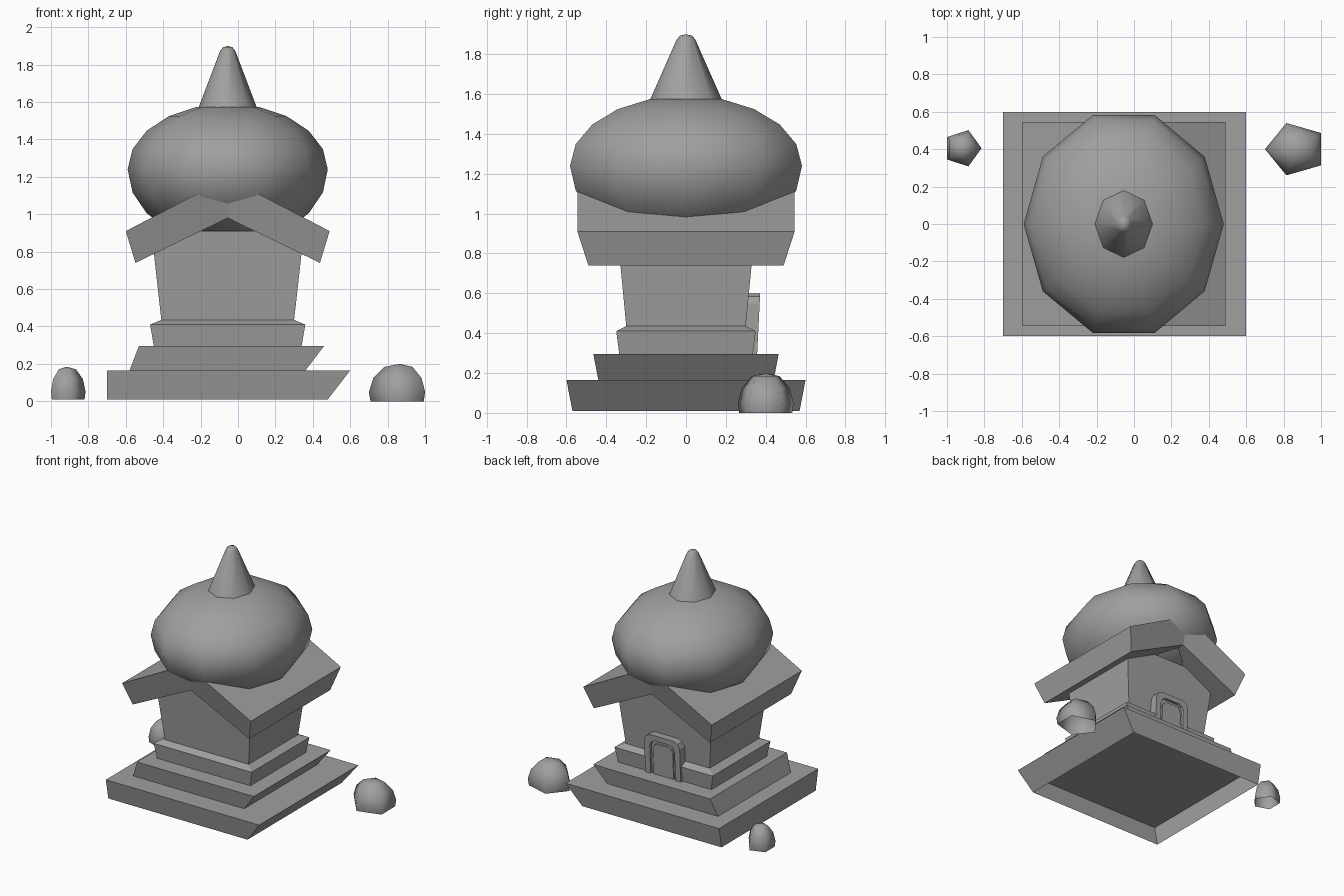
import bpy, bmesh
from math import cos, sin, pi

cube = bpy.data.objects.get("Cube")
if cube:
    bpy.data.objects.remove(cube, do_unlink=True)

CX = -0.055  # axis of the building

stone = bpy.data.materials.new("grey_stone")
stone.use_nodes = True
GREY = (0.35, 0.35, 0.35, 1)
stone.diffuse_color = GREY
stone.node_tree.nodes["Principled BSDF"].inputs["Base Color"].default_value = GREY


def loft(name, rings, cap_start=False, cap_end=True, smooth=False):
    """Skin a stack of equally sized closed rings of points."""
    bm = bmesh.new()
    loops = [[bm.verts.new(p) for p in ring] for ring in rings]
    n = len(loops[0])
    for a, b in zip(loops, loops[1:]):
        for i in range(n):
            j = (i + 1) % n
            bm.faces.new((a[i], a[j], b[j], b[i]))
    if cap_start:
        bm.faces.new(loops[0][::-1])
    if cap_end:
        bm.faces.new(loops[-1])
    bmesh.ops.remove_doubles(bm, verts=bm.verts, dist=0.0005)
    bmesh.ops.recalc_face_normals(bm, faces=bm.faces)
    mesh = bpy.data.meshes.new(name)
    bm.to_mesh(mesh)
    bm.free()
    mesh.materials.append(stone)
    for poly in mesh.polygons:
        poly.use_smooth = smooth
    obj = bpy.data.objects.new(name, mesh)
    bpy.context.collection.objects.link(obj)
    return obj


def rect(x0, x1, y, z):
    return [(x0, -y, z), (x1, -y, z), (x1, y, z), (x0, y, z)]


def oval(cx, cy, rx, ry, z, n, turn=0.0):
    return [(cx + rx * cos(turn + 2 * pi * i / n),
             cy + ry * sin(turn + 2 * pi * i / n), z) for i in range(n)]


# Stepped base, open underneath
loft("base_slab", [rect(-0.7, 0.48, 0.57, 0.01), rect(-0.7, 0.6, 0.6, 0.165)])
loft("middle_step", [rect(-0.58, 0.36, 0.44, 0.165), rect(-0.53, 0.46, 0.465, 0.295)])
loft("upper_step", [rect(-0.45, 0.34, 0.335, 0.295), rect(-0.47, 0.36, 0.35, 0.41),
                    rect(-0.41, 0.30, 0.30, 0.435)])

# Walls flare outwards
loft("walls", [rect(-0.41, 0.30, 0.30, 0.435), rect(-0.463, 0.353, 0.345, 0.91)])

# Gabled roof: the top sheet is longer than the underside
HALF = [(0.545, 0.91), (0.0, 1.195), (-0.545, 0.91)]
UNDER = [(-0.493, 0.74), (0.0, 0.98), (0.493, 0.74)]


def gable(side):
    return ([(CX + x, side * 0.545, z) for x, z in HALF]
            + [(CX + x, side * 0.49, z) for x, z in UNDER])


roof = loft("roof", [gable(-1), gable(1)], cap_end=False)
bm = bmesh.new()
bm.from_mesh(roof.data)
bm.verts.ensure_lookup_table()
for s in (0, 6):
    v = bm.verts[s:s + 6]
    bm.faces.new((v[0], v[1], v[4], v[5]))
    bm.faces.new((v[1], v[2], v[3], v[4]))
bmesh.ops.recalc_face_normals(bm, faces=bm.faces)
bm.to_mesh(roof.data)
bm.free()

# Bulbous dome, slightly deeper in its lower half
rings = []
for k in range(1, 10):
    a = -pi / 2 + k * pi / 10
    height = 0.4 if a < 0 else 0.352
    rings.append(oval(CX, 0, 0.535 * cos(a), 0.612 * cos(a), 1.24 + height * sin(a), 10))
loft("dome", rings, cap_start=True, smooth=True)

# Spire with a rounded tip
tip = [(0.155, 1.573), (0.04, 1.875), (0.025, 1.893), (0.0, 1.9)]
loft("spire", [oval(CX, 0, r, r * 1.16, z, 8) for r, z in tip],
     cap_end=False, smooth=True)


# Arched doorway on the back, leaning with the wall
def arch(half, top, corner, y):
    pts = [(-half, 0.295), (-half, top - corner), (-half + corner * 0.35, top - corner * 0.3),
           (-half + corner, top)]
    pts += [(-x, z) for x, z in reversed(pts)]
    return [(CX + x, y + 0.05 * (z - 0.295), z) for x, z in pts]


loft("door_frame", [arch(0.15, 0.6, 0.05, 0.28), arch(0.15, 0.6, 0.05, 0.357),
                    arch(0.105, 0.56, 0.045, 0.357), arch(0.105, 0.56, 0.045, 0.335)])
loft("door_panel", [arch(0.085, 0.535, 0.04, 0.33), arch(0.085, 0.535, 0.04, 0.35)])

# Two five-sided boulders, open underneath
LUMP = [(0.95, 0.0), (1.0, 0.25), (0.86, 0.62), (0.5, 0.92), (0.0, 1.0)]
for name, x, y, rx, ry, z, h, turn in (
        ("right_boulder", -0.917, 0.405, 0.102, 0.102, 0.01, 0.175, 0),
        ("left_boulder", 0.866, 0.4, 0.166, 0.147, 0.0, 0.2, pi)):
    loft(name, [oval(x, y, rx * f, ry * f, z + h * t, 5, turn) for f, t in LUMP],
         cap_end=False, smooth=True)
